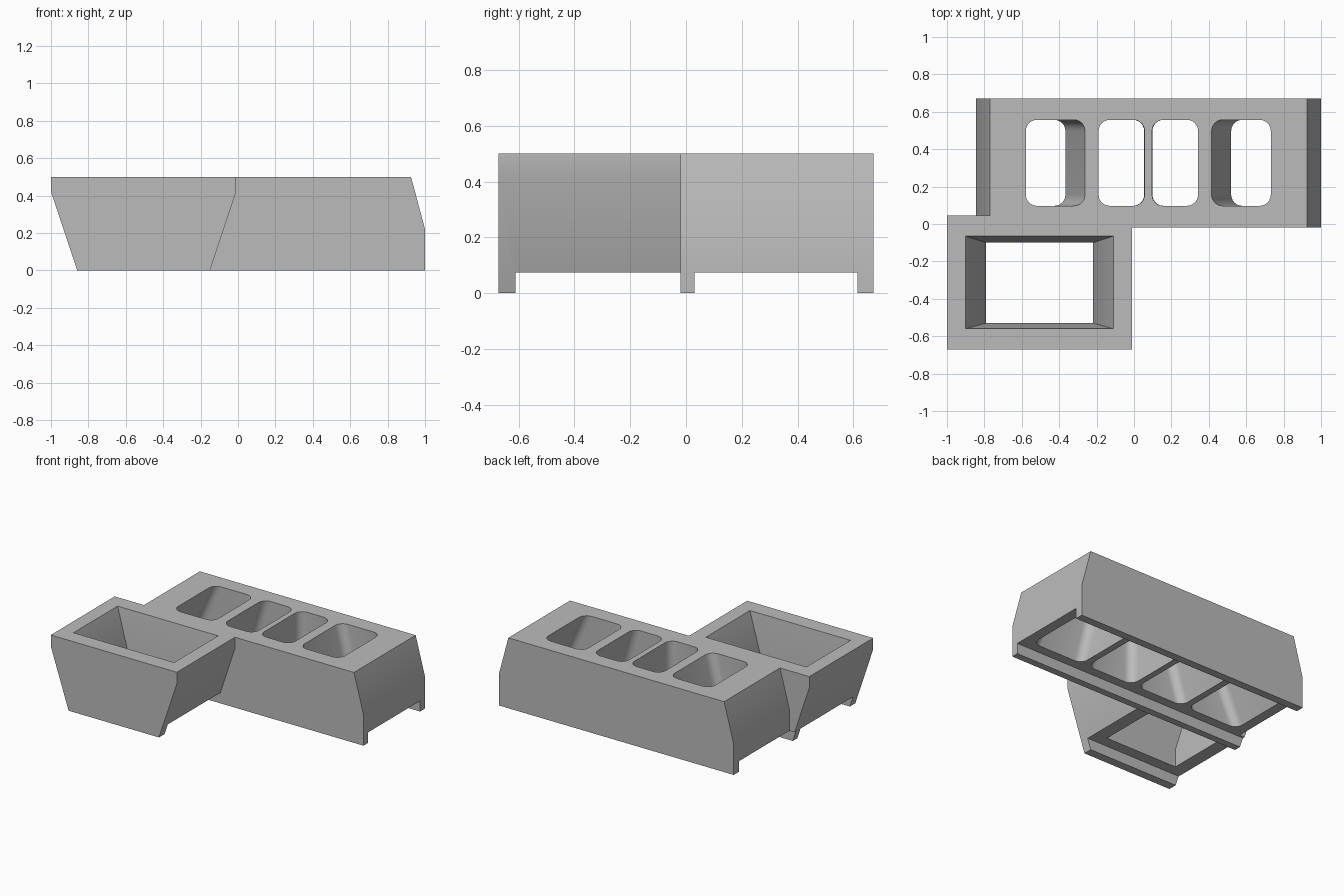
import bpy
import bmesh
from math import cos, sin, pi, radians

default = bpy.data.objects.get("Cube")
if default:
    bpy.data.objects.remove(default, do_unlink=True)

grey = bpy.data.materials.new("light_grey")
grey.use_nodes = True
colour = (0.5, 0.5, 0.5, 1)
grey.diffuse_color = colour
grey.node_tree.nodes["Principled BSDF"].inputs["Base Color"].default_value = colour


def loft(name, rings):
    """Closed solid through a list of matching point rings."""
    bm = bmesh.new()
    loops = [[bm.verts.new(p) for p in ring] for ring in rings]
    for low, high in zip(loops, loops[1:]):
        for i in range(len(low)):
            j = (i + 1) % len(low)
            bm.faces.new((low[i], low[j], high[j], high[i]))
    bm.faces.new(loops[0])
    bm.faces.new(loops[-1])
    bmesh.ops.recalc_face_normals(bm, faces=bm.faces)
    mesh = bpy.data.meshes.new(name)
    bm.to_mesh(mesh)
    bm.free()
    mesh.materials.append(grey)
    obj = bpy.data.objects.new(name, mesh)
    bpy.context.collection.objects.link(obj)
    return obj


def extrude_profile(name, profile, y0, y1):
    return loft(name, [[(x, y, z) for x, z in profile] for y in (y0, y1)])


def rect(x0, x1, y0, y1, z, r=0, steps=6):
    """Ring of a rectangle, with rounded corners when r is set."""
    if not r:
        return [(x0, y0, z), (x1, y0, z), (x1, y1, z), (x0, y1, z)]
    centres = [(x1 - r, y1 - r), (x0 + r, y1 - r), (x0 + r, y0 + r), (x1 - r, y0 + r)]
    ring = []
    for k, (cx, cy) in enumerate(centres):
        for i in range(steps + 1):
            a = pi / 2 * (k + i / steps)
            ring.append((cx + r * cos(a), cy + r * sin(a), z))
    return ring


def combine(obj, tool, operation):
    mod = obj.modifiers.new(tool.name, 'BOOLEAN')
    mod.operation = operation
    mod.solver = 'EXACT'
    mod.object = tool
    bpy.ops.object.select_all(action='DESELECT')
    bpy.context.view_layer.objects.active = obj
    obj.select_set(True)
    bpy.ops.object.modifier_apply(modifier=mod.name)
    bpy.data.objects.remove(tool, do_unlink=True)


# Long block with splayed ends
body = extrude_profile("tray_body", [(-0.845, 0), (1, 0), (1, 0.22), (0.925, 0.5),
                                     (-0.77, 0.5), (-0.845, 0.22)], -0.02, 0.672)

# Short block that tapers towards the bottom
short_block = extrude_profile("short_block", [(-0.86, 0), (-0.15, 0), (-0.01, 0.42),
                                              (-0.01, 0.5), (-1, 0.5), (-1, 0.42)], -0.672, 0.045)
combine(body, short_block, 'UNION')

# Channels underneath, leaving three rails
for y0, y1 in ((-0.61, -0.02), (0.03, 0.615)):
    channel = loft("channel", [rect(-1.2, 1.2, y0, y1, z) for z in (-0.1, 0.075)])
    combine(body, channel, 'DIFFERENCE')

# Tapered square well with a straight neck
well = loft("well", [rect(-0.79, -0.22, -0.53, -0.1, 0.03),
                     rect(-0.79, -0.22, -0.53, -0.1, 0.2),
                     rect(-0.9, -0.11, -0.56, -0.065, 0.5),
                     rect(-0.9, -0.11, -0.56, -0.065, 0.6)])
combine(body, well, 'DIFFERENCE')

# Four rounded slots, mirrored about the middle of the long block
middle = 0.0765
for side in (-1, 1):
    for bottom, top in (((0.022, 0.395), (0.02, 0.266)), ((0.443, 0.85), (0.338, 0.655))):
        rings = []
        for z, (a, b) in ((0.03, bottom), (0.075, bottom), (0.5, top), (0.6, top)):
            x0, x1 = sorted((middle + side * a, middle + side * b))
            rings.append(rect(x0, x1, 0.097, 0.557, z, 0.06))
        combine(body, loft("slot", rings), 'DIFFERENCE')

bpy.ops.object.select_all(action='DESELECT')
bpy.context.view_layer.objects.active = body
body.select_set(True)
bpy.ops.object.shade_smooth_by_angle(angle=radians(30))
